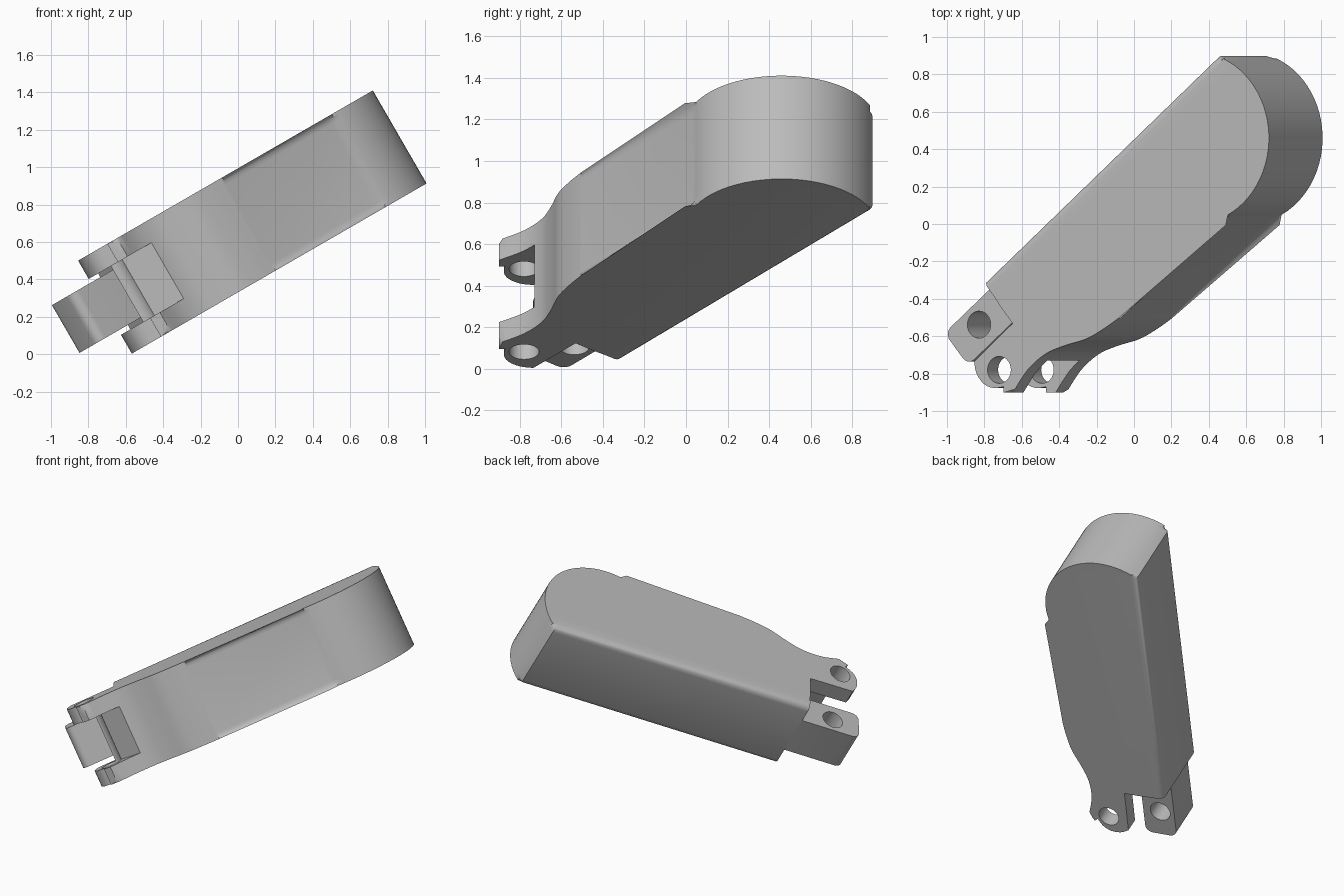
import bpy, bmesh, math
from mathutils import Vector, Matrix

cube = bpy.data.objects.get("Cube")
if cube:
    bpy.data.objects.remove(cube, do_unlink=True)

grey = bpy.data.materials.new("plain_grey")
grey.use_nodes = True
grey.diffuse_color = (0.5, 0.5, 0.5, 1)
grey.node_tree.nodes["Principled BSDF"].inputs["Base Color"].default_value = (0.5, 0.5, 0.5, 1)

TILT = Matrix.Rotation(math.radians(-30), 4, 'Y')   # the whole link leans up to +x
HEADING = math.radians(40)                          # long axis within the link's plane
LOW, HIGH = 0.287, 0.861                            # body thickness range


def along(s, n):
    """Point at s along the long axis and n across it."""
    c, d = math.cos(HEADING), math.sin(HEADING)
    return (s * c - n * d, s * d + n * c)


def arc(centre, r, a0, a1, steps):
    return [(centre[0] + r * math.cos(math.radians(a0 + (a1 - a0) * i / steps)),
             centre[1] + r * math.sin(math.radians(a0 + (a1 - a0) * i / steps)))
            for i in range(steps + 1)]


def smooth_path(pts, steps=5):
    """Catmull-Rom curve through the points."""
    p = [Vector(q) for q in [pts[0]] + pts + [pts[-1]]]
    out = []
    for a, b, c, d in zip(p, p[1:], p[2:], p[3:]):
        for i in range(steps):
            t = i / steps
            out.append(tuple(0.5 * (2 * b + (c - a) * t + (2 * a - 5 * b + 4 * c - d) * t ** 2
                                    + (3 * b - a - 3 * c + d) * t ** 3)))
    return out + [tuple(pts[-1])]


def prism(name, outline, low, high, rounded=0, radius=0.045):
    """Extrude an outline; round the rims of its first few segments."""
    bm = bmesh.new()
    rings = [[bm.verts.new((x, y, w)) for x, y in outline] for w in (low, high)]
    bm.faces.new(rings[0][::-1])
    bm.faces.new(rings[1])
    count = len(outline)
    for i in range(count):
        j = (i + 1) % count
        bm.faces.new((rings[0][i], rings[0][j], rings[1][j], rings[1][i]))
    if rounded:
        rims = [bm.edges.get((r[i], r[i + 1])) for r in rings for i in range(rounded)]
        bmesh.ops.bevel(bm, geom=rims, offset=radius, segments=4, profile=0.5,
                        affect='EDGES', clamp_overlap=False)
    bmesh.ops.recalc_face_normals(bm, faces=bm.faces)
    mesh = bpy.data.meshes.new(name)
    bm.to_mesh(mesh)
    bm.free()
    obj = bpy.data.objects.new(name, mesh)
    obj.data.materials.append(grey)
    bpy.context.collection.objects.link(obj)
    return obj


def activate(obj):
    bpy.ops.object.select_all(action='DESELECT')
    obj.select_set(True)
    bpy.context.view_layer.objects.active = obj


def cut(obj, outline, low, high):
    cutter = prism("cutter", outline, low, high)
    cutter.hide_render = True
    mod = obj.modifiers.new("cut", 'BOOLEAN')
    mod.operation, mod.solver, mod.object = 'DIFFERENCE', 'EXACT', cutter
    activate(obj)
    bpy.ops.object.modifier_apply(modifier=mod.name)
    bpy.data.objects.remove(cutter, do_unlink=True)


# Body: waisted front side, straight flank, round head, straight back
waist = smooth_path([(-0.25, -0.9), (-0.16, -0.78), (-0.05, -0.695), (0.07, -0.65),
                     (0.2, -0.615), (0.31, -0.56), along(-0.02, -0.643)])
head = arc((0.87, 0.46), 0.46, -68.3, 72.5, 28)
side = waist + head + [along(-0.53, 0.04)]
end = [along(-0.53, -0.05), along(-0.535, -0.15), along(-0.535, -0.245)]
lug = smooth_path([(-0.49, -0.735), (-0.475, -0.8), (-0.43, -0.855), (-0.37, -0.877),
                   (-0.31, -0.87)], 3)
body = prism("link_body", side + end + lug + [(-0.31, -0.9)], LOW, HIGH, len(side) - 1)

# Fork slot between the two lugs, then the pin hole through them
cut(body, [(0, -0.73), (-0.364, -0.73), along(-0.535, -0.245), (-0.7, -0.53),
           (-0.7, -1.1), (0, -1.1)], 0.403, 0.748)
cut(body, arc(along(-0.758, -0.382), 0.072, 0, 348.75, 31), 0.1, 1.1)

# Tongue with softened corners and its own pin hole
corner = 0.05
tongue_outline = [along(-0.5, -0.19), along(-0.5, 0.036)]
tongue_outline += [along(*p) for p in arc((-0.95 + corner, 0.036 - corner), corner, 90, 180, 6)]
tongue_outline += [along(*p) for p in arc((-0.95 + corner, -0.19 + corner), corner, 180, 270, 6)]
tongue = prism("hinge_tongue", tongue_outline, 0.43, 0.725)
cut(tongue, arc(along(-0.758, -0.066), 0.072, 0, 348.75, 31), 0.1, 1.1)

for part in (body, tongue):
    part.data.transform(TILT)
    activate(part)
    bpy.ops.object.shade_smooth_by_angle(angle=math.radians(30))
